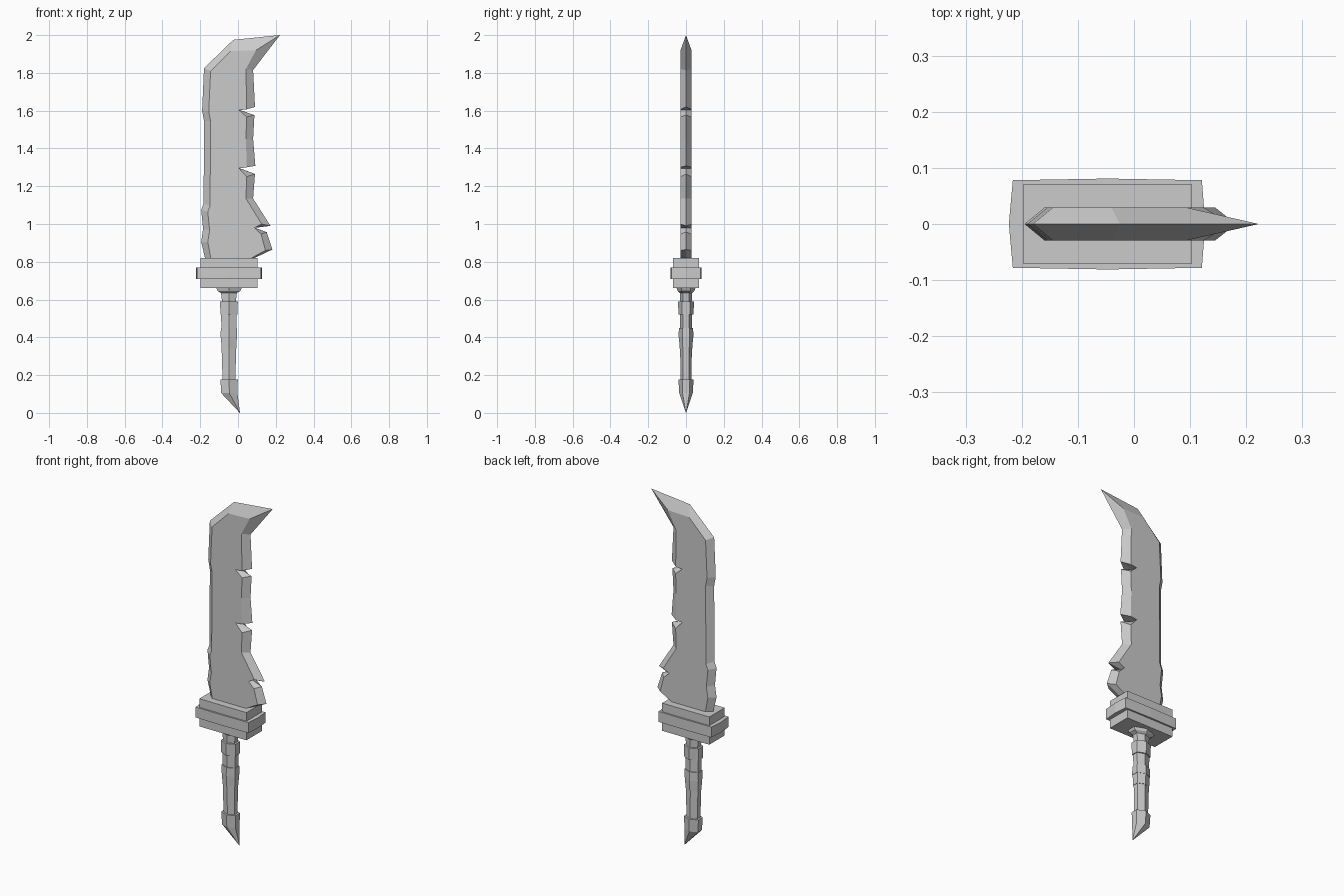
import bpy, bmesh
from math import cos, sin, pi


def finish(name, bm):
    bmesh.ops.recalc_face_normals(bm, faces=bm.faces)
    me = bpy.data.meshes.new(name)
    bm.to_mesh(me)
    bm.free()
    ob = bpy.data.objects.new(name, me)
    bpy.context.collection.objects.link(ob)
    return ob


def loft(name, rings):
    """Skin equal-length rings of 3D points and cap both ends."""
    bm = bmesh.new()
    loops = [[bm.verts.new(p) for p in r] for r in rings]
    n = len(loops[0])
    for a, b in zip(loops, loops[1:]):
        for i in range(n):
            j = (i + 1) % n
            bm.faces.new((a[i], a[j], b[j], b[i]))
    bm.faces.new(loops[0])
    bm.faces.new(loops[-1])
    return finish(name, bm)


def hexagon(z, xc, rx, ry):
    # points face +-y, flats face +-x
    return [(xc + rx * cos(pi / 6 + k * pi / 3) / cos(pi / 6),
             ry * sin(pi / 6 + k * pi / 3), z) for k in range(6)]


# Blade: sharp rim (x, z) in the middle plane, paired with flat-face outline
rim = [(-.17, .80), (-.195, .905), (-.185, .975), (-.195, 1.075), (-.182, 1.11),
       (-.18, 1.545), (-.19, 1.60), (-.18, 1.825), (-.025, 1.975), (.222, 2.0),
       (.08, 1.815), (.09, 1.62), (.01, 1.603), (.087, 1.577), (.08, 1.45),
       (.092, 1.308), (.01, 1.295), (.09, 1.265), (.08, 1.135), (.172, .99),
       (.09, .98), (.152, .957), (.182, .865), (.045, .80)]
face = [(-.14, .80), (-.16, .905), (-.15, .965), (-.16, 1.065), (-.148, 1.095),
        (-.145, 1.545), (-.155, 1.595), (-.145, 1.81), (-.04, 1.915), (.095, 1.92),
        (.042, 1.82), (.046, 1.607), (.005, 1.603), (.046, 1.567), (.042, 1.45),
        (.046, 1.30), (.005, 1.295), (.046, 1.25), (.042, 1.135), (.125, 1.0),
        (.088, .98), (.122, .947), (.145, .86), (.035, .80)]
loft("blade", [[(x, y, z) for x, z in o]
               for o, y in ((face, -.029), (rim, 0), (face, .029))])

# Guard block and the slightly bowed band around it
block = [(-.198, -.07), (.103, -.07), (.103, .07), (-.198, .07)]
loft("guard_block", [[(x, y, z) for x, y in block] for z in (.66, .82)])
band = [(-.216, -.078), (-.047, -.081), (.121, -.078), (.127, 0),
        (.121, .078), (-.047, .081), (-.216, .078), (-.223, 0)]
loft("guard_band", [[(x, y, z) for x, y in band] for z in (.71, .77)])

# Collar below the guard
loft("collar", [hexagon(*r) for r in
                ((.58, -.048, .035, .03), (.635, -.048, .042, .032),
                 (.645, -.048, .06, .045), (.662, -.048, .068, .05))])

# Grip core and its wrapped bands
loft("grip", [hexagon(*r) for r in
              ((.15, -.047, .034, .029), (.35, -.049, .038, .031),
               (.59, -.048, .042, .032))])
for i, (z0, z1, r0, r1) in enumerate(((.52, .59, .045, .047), (.40, .45, .044, .043),
                                      (.34, .40, .039, .042))):
    loft("grip_wrap_%d" % (i + 1), [hexagon(z0, -.048, r0, r0 - .005),
                                    hexagon(z1, -.048, r1, r1 - .005)])

# Pommel ending in an off-centre spike
loft("pommel", [hexagon(*r) for r in
                ((0, .01, .0006, .0006), (.105, -.046, .043, .036),
                 (.178, -.047, .046, .04))])
